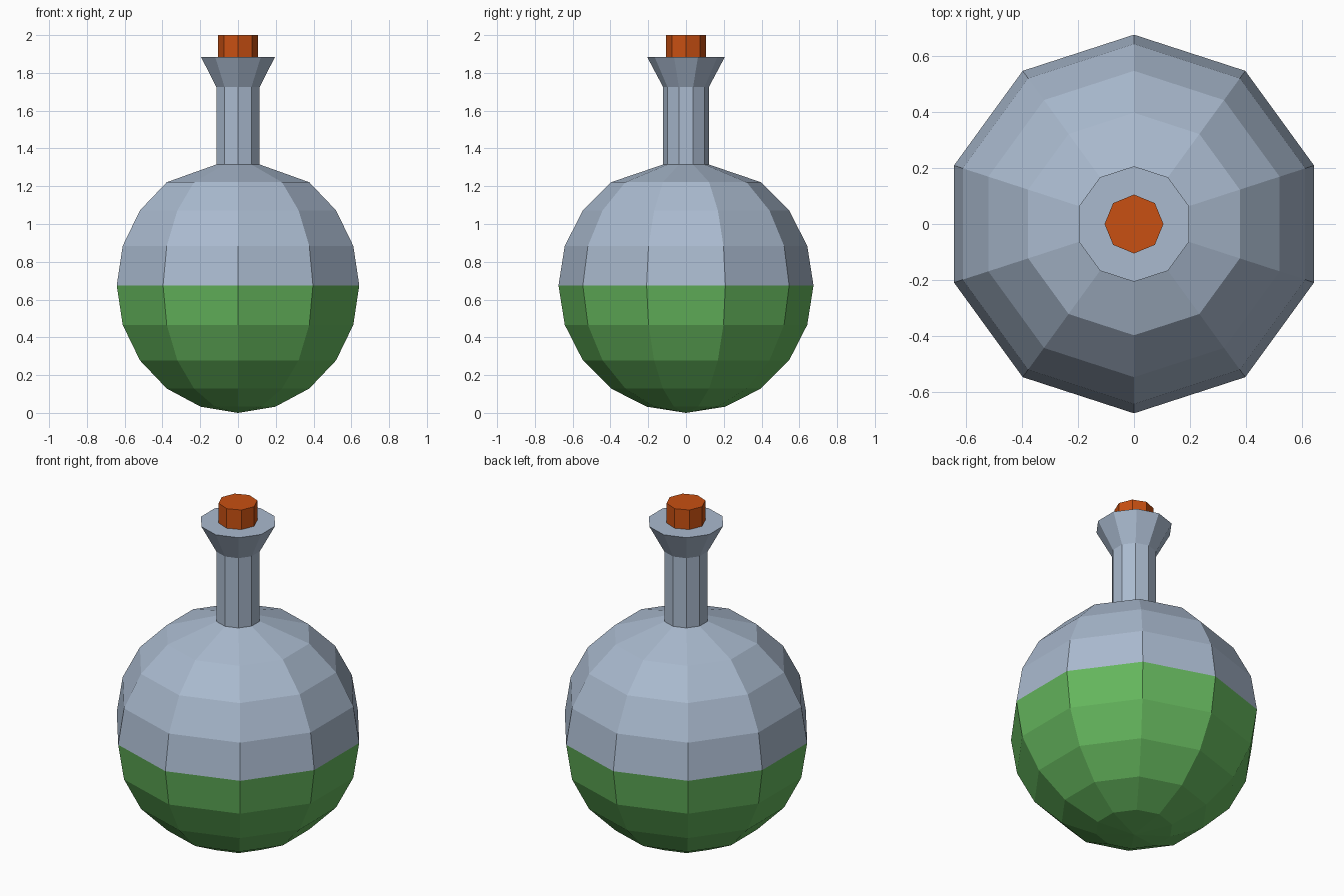
import bpy, bmesh
from math import sin, cos, pi, radians

if "Cube" in bpy.data.objects:
    bpy.data.objects.remove(bpy.data.objects["Cube"])


def lathe(name, profile, sides, color):
    """Spin (radius, z) points, listed bottom to top on the outside, about z."""
    bm = bmesh.new()
    rings = []
    for r, z in profile:
        if r == 0:
            rings.append([bm.verts.new((0, 0, z))] * sides)
        else:
            rings.append([bm.verts.new((r * cos(pi / 2 + 2 * pi * i / sides),
                                        r * sin(pi / 2 + 2 * pi * i / sides), z))
                          for i in range(sides)])
    for low, high in zip(rings, rings[1:]):
        for i in range(sides):
            j = (i + 1) % sides
            corners = [low[i], low[j], high[j], high[i]]
            bm.faces.new(list(dict.fromkeys(corners)))
    mesh = bpy.data.meshes.new(name)
    bm.to_mesh(mesh)
    bm.free()
    mat = bpy.data.materials.new(name + "_color")
    mat.diffuse_color = (*color, 1)
    mat.use_nodes = True
    mat.node_tree.nodes["Principled BSDF"].inputs["Base Color"].default_value = mat.diffuse_color
    mesh.materials.append(mat)
    obj = bpy.data.objects.new(name, mesh)
    bpy.context.collection.objects.link(obj)
    return obj


R = 0.675       # bulb radius, also the height of its centre
SIDES = 10


def bulb_ring(step):
    a = radians(18 * step)
    return (R * cos(a), R + R * sin(a))


# Liquid filling the lower half of the bulb
lathe("liquid", [(0, 0)] + [bulb_ring(s) for s in range(-4, 1)], SIDES, (0.13, 0.47, 0.11))

# Glass upper half, neck and flared, closed lip
glass = [bulb_ring(s) for s in range(0, 4)]
glass += [(0.121, 1.315), (0.121, 1.725), (0.206, 1.885), (0, 1.885)]
lathe("glass_flask", glass, SIDES, (0.40, 0.49, 0.62))

# Eight-sided stopper
lathe("cork", [(0, 1.885), (0.105, 1.885), (0.105, 2.0), (0, 2.0)], 8, (0.58, 0.08, 0.006))
